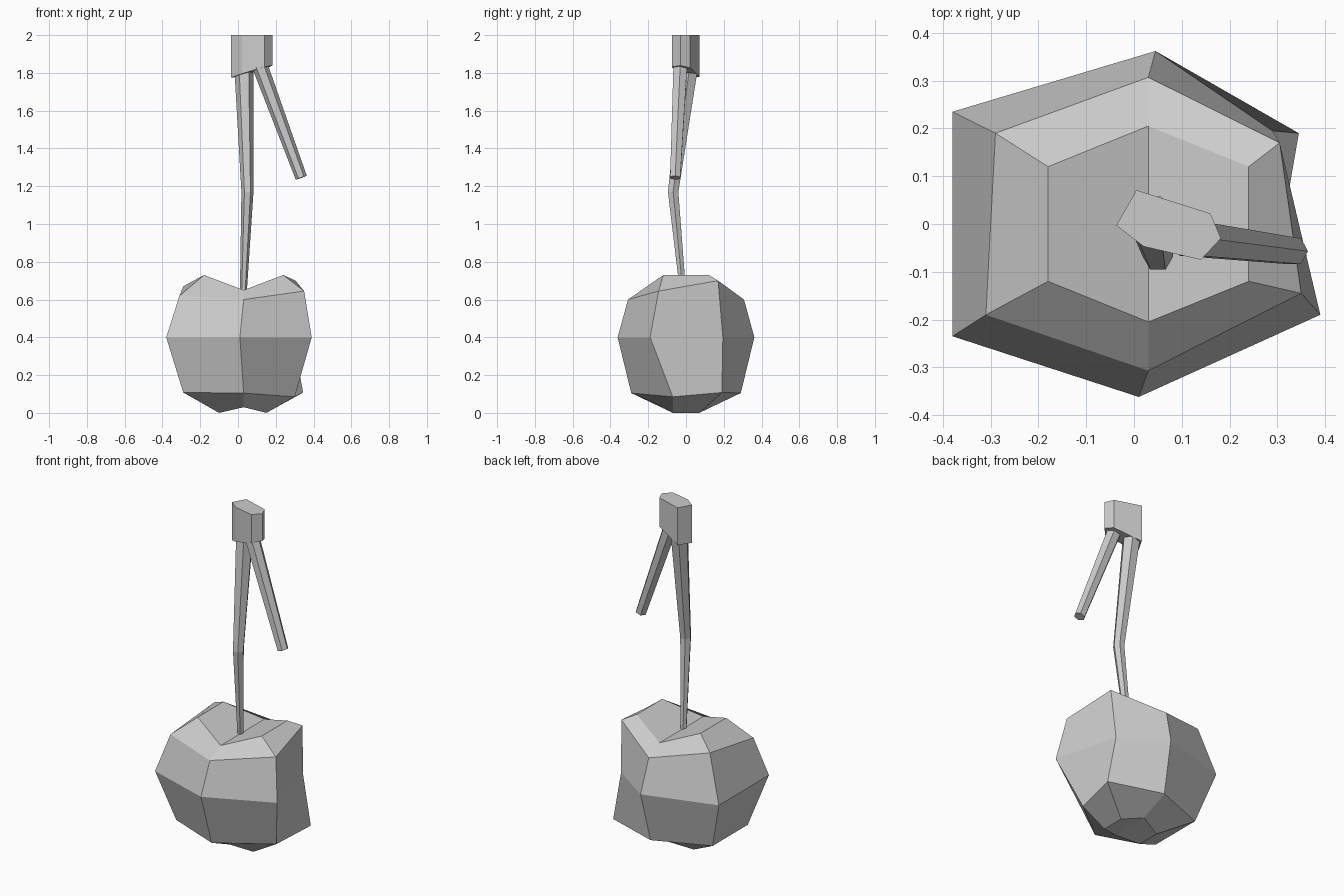
import bpy
import bmesh
from math import cos, sin, tau
from mathutils import Vector

old = bpy.data.objects.get("Cube")
if old:
    bpy.data.objects.remove(old, do_unlink=True)

GREY = (0.6, 0.6, 0.6, 1.0)
grey = bpy.data.materials.new("plain grey")
grey.use_nodes = True
grey.diffuse_color = GREY
grey.node_tree.nodes["Principled BSDF"].inputs["Base Color"].default_value = GREY


def loft(name, rings, split_caps=False):
    """Skin a stack of six-sided rings, closed with flat or creased ends."""
    bm = bmesh.new()
    rows = [[bm.verts.new(p) for p in ring] for ring in rings]
    count = len(rows[0])
    for low, high in zip(rows, rows[1:]):
        for i in range(count):
            j = (i + 1) % count
            bm.faces.new((low[i], low[j], high[j], high[i]))
    for cap in (rows[0][::-1], rows[-1]):
        if split_caps:
            # Crease between the front and back points
            a, b = sorted((cap.index(cap_v) for cap_v in (cap[0], cap[3])))
            if cap is not rows[-1]:
                a, b = 2, 5
            bm.faces.new(cap[a:b + 1])
            bm.faces.new(cap[b:] + cap[:a + 1])
        else:
            bm.faces.new(cap)
    bmesh.ops.recalc_face_normals(bm, faces=bm.faces[:])
    mesh = bpy.data.meshes.new(name)
    bm.to_mesh(mesh)
    bm.free()
    mesh.materials.append(grey)
    obj = bpy.data.objects.new(name, mesh)
    bpy.context.collection.objects.link(obj)
    return obj


def body_ring(middle, half_x, half_y, apex_y, corner_z, apex_z):
    """Hexagon ordered front, right front, right back, back, left back, left front."""
    return [Vector(p) for p in (
        (0.03, -apex_y, apex_z),
        (middle + half_x, -half_y, corner_z),
        (middle + half_x, half_y, corner_z),
        (0.03, apex_y, apex_z),
        (middle - half_x, half_y, corner_z),
        (middle - half_x, -half_y, corner_z))]


def twig(name, path):
    """Six-sided tapered rod through (centre, radius) stations."""
    centres = [Vector(c) for c, r in path]
    rings = []
    for k, (c, radius) in enumerate(path):
        along = centres[min(k + 1, len(path) - 1)] - centres[max(k - 1, 0)]
        along.normalize()
        side = Vector((0, 1, 0)).cross(along).normalized()
        other = along.cross(side)
        rings.append([centres[k] + radius * (side * cos(tau * i / 6) + other * sin(tau * i / 6))
                      for i in range(6)])
    return loft(name, rings)


# Fruit body: regular rings, then hand-set dents on single corners
bottom = body_ring(0.025, 0.125, 0.07, 0.12, 0.0, 0.03)
lower = body_ring(0, 0.29, 0.165, 0.29, 0.108, 0.105)
belly = body_ring(0, 0.38, 0.235, 0.362, 0.4, 0.4)
upper = body_ring(0, 0.30, 0.19, 0.307, 0.645, 0.6)
crown = body_ring(0.03, 0.21, 0.12, 0.205, 0.73, 0.65)
for ring, corner, shift in (
        (lower, 1, (0.01, 0.095, -0.023)),
        (lower, 2, (0.055, 0.025, 0)),
        (belly, 0, (-0.02, 0, 0)),
        (belly, 1, (0.01, 0.045, 0)),
        (belly, 2, (-0.09, -0.04, 0)),
        (belly, 3, (0.015, 0, 0)),
        (upper, 1, (0.05, 0.045, 0)),
        (upper, 2, (0.005, -0.02, 0.055)),
        (upper, 4, (0.01, 0, 0.025)),
        (upper, 5, (-0.01, 0, -0.025))):
    ring[corner] += Vector(shift)
loft("fruit_body", [bottom, lower, belly, upper, crown], split_caps=True)

# Stalks
twig("main_stem", [((0.028, -0.015, 0.63), 0.018),
                   ((0.05, -0.068, 1.17), 0.032),
                   ((0.032, 0.015, 1.8), 0.05)])
twig("side_stem", [((0.335, -0.057, 1.245), 0.031),
                   ((0.115, -0.03, 1.84), 0.042)])

# Cut end of the branch, with a sloping underside
outline = [(-0.037, -0.003), (0.02, -0.047), (0.14, -0.075),
           (0.182, -0.03), (0.16, 0.022), (0.005, 0.071)]
loft("branch_block", [[(x, y, 1.785 + 0.28 * x - 0.1 * y) for x, y in outline],
                      [(x, y, 2.0) for x, y in outline]])
